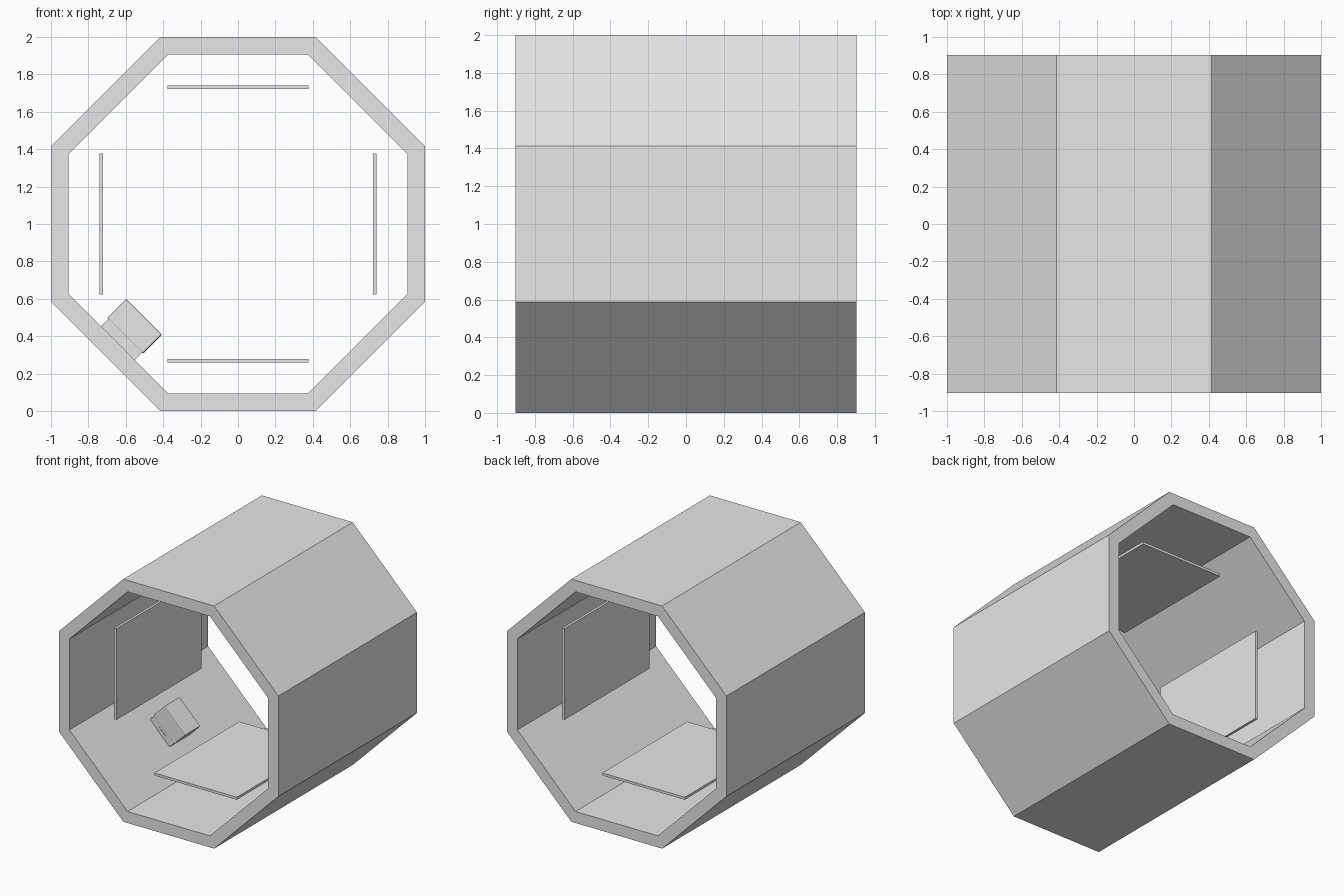
import bpy
import bmesh
from math import cos, sin, pi, radians
from mathutils import Matrix, Vector

cube = bpy.data.objects.get("Cube")
if cube:
    bpy.data.objects.remove(cube, do_unlink=True)

grey = bpy.data.materials.new("light grey")
grey.use_nodes = True
grey.diffuse_color = (0.8, 0.8, 0.8, 1)
bsdf = next(n for n in grey.node_tree.nodes if n.type == 'BSDF_PRINCIPLED')
bsdf.inputs["Base Color"].default_value = (0.8, 0.8, 0.8, 1)

SIDES = 8
HALF_DEPTH = 0.903
MID = Vector((0, 0, 1))


def finish(name, bm):
    bmesh.ops.recalc_face_normals(bm, faces=bm.faces[:])
    mesh = bpy.data.meshes.new(name)
    bm.to_mesh(mesh)
    bm.free()
    mesh.materials.append(grey)
    obj = bpy.data.objects.new(name, mesh)
    bpy.context.collection.objects.link(obj)
    return obj


def box(name, size, transform, bevel=0):
    bm = bmesh.new()
    bmesh.ops.create_cube(bm, size=1, matrix=transform @ Matrix.Diagonal((*size, 1)))
    obj = finish(name, bm)
    if bevel:
        mod = obj.modifiers.new("soft edges", 'BEVEL')
        mod.width = bevel
        mod.segments = 2
    return obj


# Open octagonal tube: four loops of corners joined around the section
def octagon(bm, apothem, y):
    radius = apothem / cos(pi / SIDES)
    angles = [(i + 0.5) * 2 * pi / SIDES for i in range(SIDES)]
    return [bm.verts.new((radius * cos(a), y, 1 + radius * sin(a))) for a in angles]


bm = bmesh.new()
loops = [octagon(bm, a, y) for a, y in
         ((1, -HALF_DEPTH), (1, HALF_DEPTH), (0.905, HALF_DEPTH), (0.905, -HALF_DEPTH))]
for k, loop in enumerate(loops):
    after = loops[(k + 1) % 4]
    for i in range(SIDES):
        j = (i + 1) % SIDES
        bm.faces.new((loop[i], loop[j], after[j], after[i]))
finish("octagonal_shell", bm)

# Four thin panels floating inside the tube
for i, side in enumerate(("left", "top", "right", "bottom")):
    turn = Matrix.Translation(MID) @ Matrix.Rotation(-i * pi / 2, 4, 'Y')
    box(side + "_panel", (0.021, 1.106, 0.752), turn @ Matrix.Translation((0.731, 0, 0)))

# Small device on the lower right wall; local x points inward from the wall
mount = Matrix.Translation((-0.643, -0.005, 0.363)) @ Matrix.Rotation(radians(-45), 4, 'Y')
box("device_base", (0.06, 0.19, 0.255), mount @ Matrix.Translation((0.026, 0, 0)))
box("device_body", (0.146, 0.2, 0.27), mount @ Matrix.Translation((0.127, 0, 0)), 0.008)
box("device_connector", (0.045, 0.196, 0.083), mount @ Matrix.Translation((0.009, 0, 0)))
